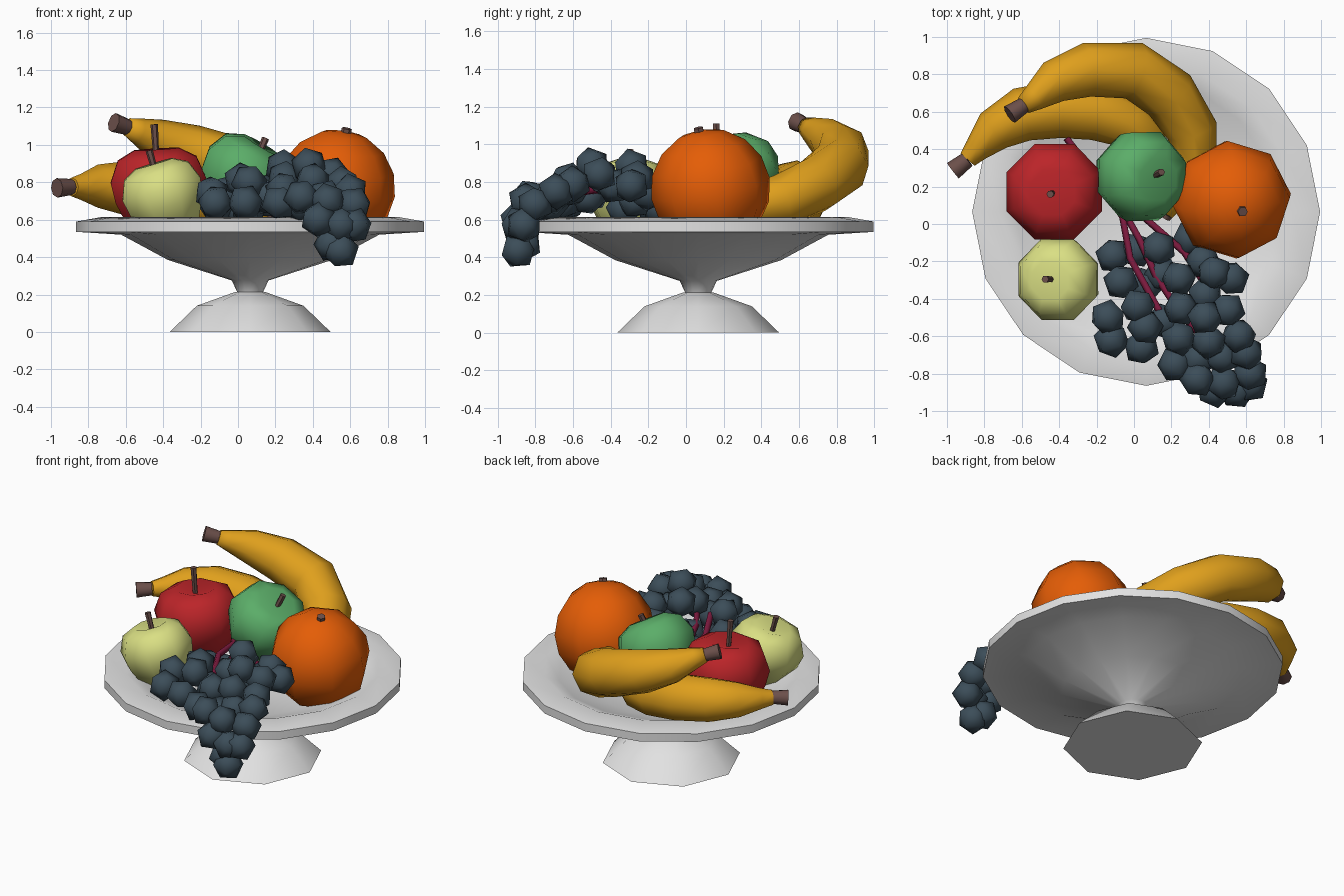
import bpy, bmesh, math, random
from mathutils import Vector, Euler

random.seed(4)

def mat(name, r, g, b):
    m = bpy.data.materials.new(name)
    m.diffuse_color = (r, g, b, 1)
    return m

WHITE = mat("white ceramic", 0.76, 0.76, 0.76)
ORANGE = mat("orange peel", 0.78, 0.11, 0.002)
RED = mat("apple red", 0.50, 0.018, 0.022)
GREEN = mat("apple green", 0.105, 0.42, 0.14)
LIME = mat("pale yellow green", 0.70, 0.74, 0.23)
YELLOW = mat("banana yellow", 0.74, 0.35, 0.012)
BROWN = mat("stem brown", 0.15, 0.08, 0.07)
NAVY = mat("grape blue grey", 0.045, 0.075, 0.1)
MAROON = mat("vine maroon", 0.23, 0.012, 0.055)

def finish(name, bm, material, angle=60):
    bmesh.ops.recalc_face_normals(bm, faces=bm.faces)
    me = bpy.data.meshes.new(name)
    bm.to_mesh(me)
    bm.free()
    ob = bpy.data.objects.new(name, me)
    bpy.context.collection.objects.link(ob)
    me.materials.append(material)
    bpy.ops.object.select_all(action='DESELECT')
    ob.select_set(True)
    bpy.context.view_layer.objects.active = ob
    bpy.ops.object.shade_smooth_by_angle(angle=math.radians(angle))
    return ob

def skin(bm, rings):
    """Bridge successive rings; a ring of one vertex is a pole."""
    for a, b in zip(rings, rings[1:]):
        n = max(len(a), len(b))
        for i in range(n):
            j = (i + 1) % n
            f = [a[i % len(a)], a[j % len(a)], b[j % len(b)], b[i % len(b)]]
            bm.faces.new(list(dict.fromkeys(f)))

def lathe(name, profile, sides, loc, material, axis=(0, 0, 1), phase=0, scale=1, angle=75):
    bm = bmesh.new()
    q = Vector((0, 0, 1)).rotation_difference(Vector(axis).normalized())
    rings = []
    for r, z in profile:
        n = 1 if r == 0 else sides
        ring = []
        for i in range(n):
            a = math.radians(phase) + math.tau * i / n
            p = Vector((r * math.cos(a), r * math.sin(a), z)) * scale
            ring.append(bm.verts.new(q @ p + Vector(loc)))
        rings.append(ring)
    skin(bm, rings)
    return finish(name, bm, material, angle)

def tube(name, pts, radii, sides, material, angle=75):
    bm = bmesh.new()
    pts = [Vector(p) for p in pts]
    rings = []
    for k, p in enumerate(pts):
        t = (pts[min(k + 1, len(pts) - 1)] - pts[max(k - 1, 0)]).normalized()
        up = Vector((0, 0, 1)) if abs(t.z) < 0.9 else Vector((0, 1, 0))
        u = t.cross(up).normalized()
        v = u.cross(t)
        rings.append([bm.verts.new(p + radii[k] * (u * math.cos(math.tau * i / sides) + v * math.sin(math.tau * i / sides)))
                      for i in range(sides)])
    skin(bm, rings)
    bm.faces.new(rings[0])
    bm.faces.new(rings[-1])
    return finish(name, bm, material, angle)

# Pedestal bowl
C = (0.065, 0.065, 0)
lathe("bowl", [(0, 0.21), (0.068, 0.21), (0.098, 0.275), (0.44, 0.385), (0.69, 0.52), (0.93, 0.535),
               (0.93, 0.59), (0.79, 0.615), (0.7, 0.578), (0.45, 0.48), (0, 0.42)], 16, C, WHITE, angle=55)
lathe("bowl_foot", [(0, 0), (0.43, 0), (0.285, 0.14), (0.085, 0.212), (0, 0.225)], 8, C, WHITE, angle=35)

# Orange
ball = [(math.sin(math.pi * i / 8) if 0 < i < 8 else 0, -math.cos(math.pi * i / 8)) for i in range(9)]
lathe("orange", ball, 8, (0.523, 0.13, 0.765), ORANGE, (0.15, -0.17, 1), 5, 0.32)
tube("orange_stem", [(0.572, 0.075, 1.04), (0.582, 0.065, 1.088)], [0.03, 0.027], 6, BROWN, 30)

# Apples with their stems
apple = [(0, -0.7), (0.3, -0.84), (0.7, -0.66), (0.95, -0.15), (1.03, 0.25), (0.85, 0.68), (0.48, 0.87), (0, 0.7)]
lathe("red_apple", apple, 8, (-0.422, 0.175, 0.745), RED, (-0.06, -0.03, 1), 22.5, 0.268)
lathe("pale_apple", apple, 8, (-0.393, -0.295, 0.71), LIME, (-0.3, -0.04, 1), 22.5, 0.228)
lathe("green_apple", apple, 8, (0.02, 0.26, 0.81), GREEN, (0.5, -0.1, 0.85), 22.5, 0.25)
for name, a, b in [("red_apple_stem", (-0.435, 0.165, 0.9), (-0.448, 0.16, 1.11)),
                   ("pale_apple_stem", (-0.435, -0.295, 0.83), (-0.475, -0.295, 0.97)),
                   ("green_apple_stem", (0.09, 0.25, 0.9), (0.147, 0.278, 1.035))]:
    tube(name, [a, b], [0.015, 0.02], 6, BROWN, 30)

# Bananas with brown ends
R = [0.05, 0.07, 0.115, 0.145, 0.155, 0.153, 0.138, 0.11, 0.03]
lower = [(-0.89, 0.345, 0.775), (-0.84, 0.4, 0.775), (-0.75, 0.5, 0.78), (-0.6, 0.585, 0.77), (-0.4, 0.615, 0.745),
         (-0.2, 0.6, 0.715), (-0.03, 0.54, 0.69), (0.08, 0.45, 0.66), (0.15, 0.33, 0.63)]
upper = [(-0.59, 0.635, 1.095), (-0.54, 0.67, 1.075), (-0.43, 0.76, 1.025), (-0.25, 0.825, 0.965), (0.0, 0.82, 0.885),
         (0.19, 0.69, 0.785), (0.31, 0.5, 0.7), (0.335, 0.28, 0.665), (0.18, 0.05, 0.64)]
tube("lower_banana", lower, R, 8, YELLOW)
tube("upper_banana", upper, R, 8, YELLOW)
tube("lower_banana_end", [(-0.968, 0.285, 0.77), lower[0]], [0.052, 0.043], 8, BROWN, 50)
tube("upper_banana_end", [(-0.665, 0.585, 1.12), upper[0]], [0.052, 0.043], 8, BROWN, 50)
tube("upper_banana_tip", [upper[-1], (0.168, 0.03, 0.635)], [0.03, 0.025], 8, BROWN, 50)

# Grape vine
for i, path in enumerate([
        [(-0.36, 0.46, 0.74), (-0.2, 0.25, 0.72), (-0.06, 0.04, 0.74), (-0.02, -0.18, 0.76), (0.14, -0.47, 0.76)],
        [(-0.06, 0.08, 0.73), (0.03, -0.08, 0.75), (0.12, -0.28, 0.76), (0.24, -0.46, 0.76)],
        [(-0.04, 0.12, 0.73), (0.12, -0.02, 0.73), (0.27, -0.15, 0.72), (0.38, -0.32, 0.72)],
        [(0.24, -0.46, 0.76), (0.36, -0.6, 0.74), (0.46, -0.72, 0.7)]]):
    tube("vine_%d" % (i + 1), path, [0.02] * len(path), 5, MAROON)

# Grapes spilling over the rim
grapes = [(-0.11, -0.17, 0.67), (0.01, -0.14, 0.66), (0.13, -0.13, 0.75), (0.3, -0.08, 0.68), (0.24, -0.29, 0.88),
          (0.37, -0.2, 0.74), (0.52, -0.29, 0.78), (0.43, -0.26, 0.82), (-0.07, -0.31, 0.74), (0.06, -0.33, 0.66),
          (0.15, -0.27, 0.7), (-0.14, -0.5, 0.74), (-0.12, -0.62, 0.69), (0.02, -0.44, 0.81), (0.04, -0.66, 0.69),
          (0.06, -0.55, 0.8), (0.16, -0.52, 0.72), (0.25, -0.45, 0.82), (0.38, -0.38, 0.78), (0.38, -0.5, 0.89),
          (0.5, -0.46, 0.84), (0.24, -0.61, 0.76), (0.22, -0.75, 0.69), (0.4, -0.63, 0.81), (0.56, -0.6, 0.79),
          (0.6, -0.69, 0.75), (0.47, -0.71, 0.72), (0.34, -0.83, 0.72), (0.48, -0.85, 0.7), (0.62, -0.8, 0.68),
          (0.55, -0.89, 0.57), (0.43, -0.89, 0.6), (0.62, -0.86, 0.57), (0.34, -0.72, 0.68), (0.55, -0.89, 0.435),
          (0.5, -0.86, 0.47)]
bm = bmesh.new()
for p in grapes:
    vs = bmesh.ops.create_icosphere(bm, subdivisions=1, radius=0.099)["verts"]
    rot = Euler([random.uniform(0, 6) for _ in range(3)]).to_matrix()
    for v in vs:
        v.co = rot @ v.co + Vector(p)
finish("grapes", bm, NAVY, 60)
